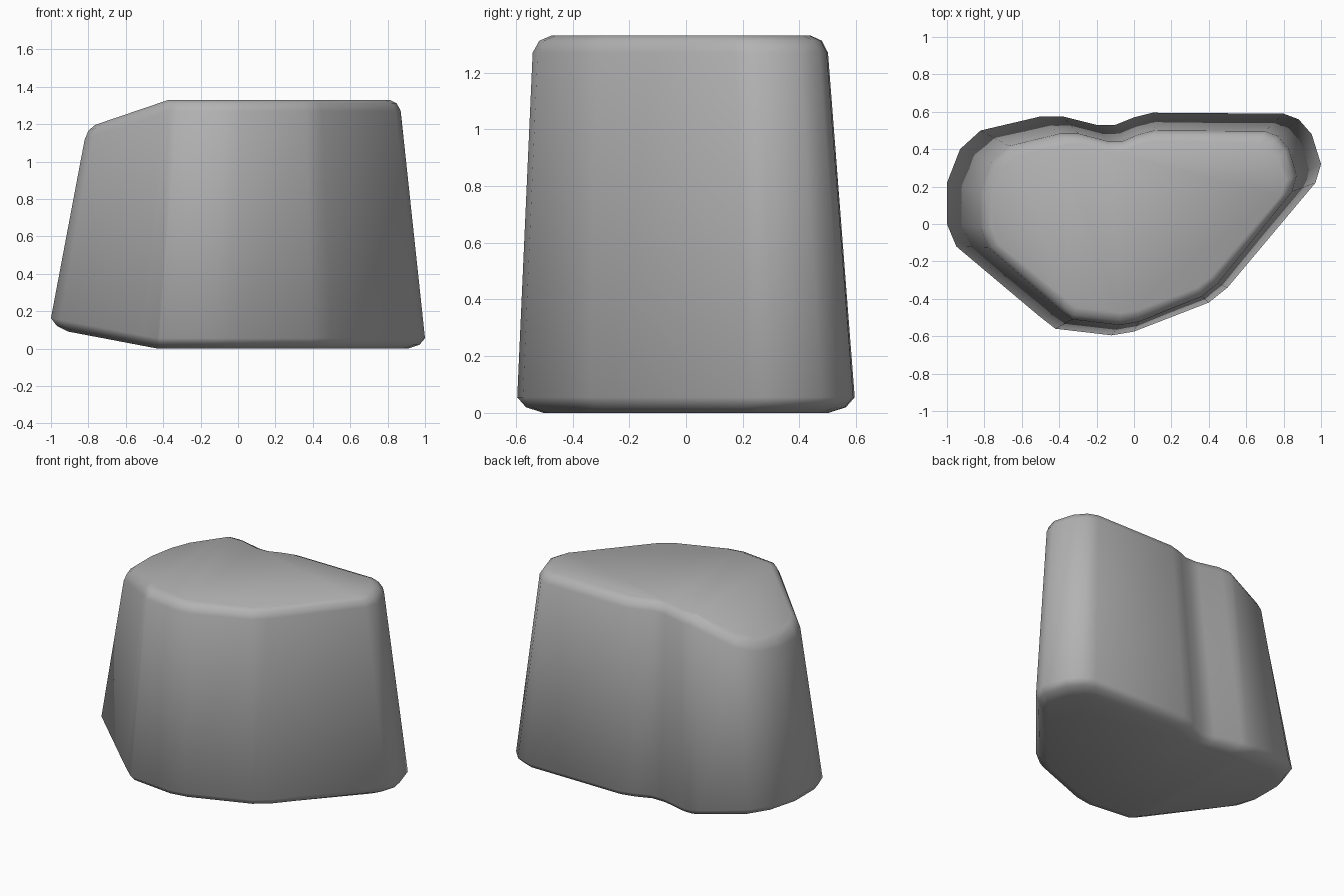
import bpy, bmesh
from mathutils import Vector

cube = bpy.data.objects.get("Cube")
if cube:
    bpy.data.objects.remove(cube, do_unlink=True)

# Single stone colour
stone = bpy.data.materials.new("stone grey")
stone.use_nodes = True
GREY = (0.45, 0.45, 0.45, 1)
stone.diffuse_color = GREY
stone.node_tree.nodes["Principled BSDF"].inputs["Base Color"].default_value = GREY

# Footprint of the rock, counterclockwise
OUTLINE = [(-1, 0), (-.95, -.12), (-.51, -.49), (-.42, -.56), (-.12, -.595),
           (0, -.575), (.4, -.42), (.5, -.34), (.97, .22), (1, .32),
           (.95, .48), (.88, .56), (.8, .59), (.1, .595), (0, .57),
           (-.1, .53), (-.2, .53), (-.38, .575), (-.5, .575),
           (-.82, .5), (-.93, .4), (-1, .22)]

# Rings: height, inset from the wall, whether it belongs to the tapered top
RINGS = [(0, .09, False), (.02, .03, False), (.055, 0, False),
         (1.27, 0, True), (1.312, .025, True), (1.33, .07, True)]


def ring_point(p, inset, top):
    x, y = p
    if top:
        x, y = x * .845 + .025, y * .875 - .02
    return x * (1 - inset), y * (1 - inset / .58)


bm = bmesh.new()
rings = [[bm.verts.new((*ring_point(p, inset, top), z)) for p in OUTLINE]
         for z, inset, top in RINGS]

# Walls and rounded rims
count = len(OUTLINE)
for low, high in zip(rings, rings[1:]):
    for i in range(count):
        j = (i + 1) % count
        bm.faces.new((low[i], low[j], high[j], high[i]))

# Caps
bm.faces.new(reversed(rings[0]))
bm.faces.new(rings[-1])

# Fold line across the caps, then slope both caps on the right end
bmesh.ops.bisect_plane(bm, geom=bm.verts[:] + bm.edges[:] + bm.faces[:],
                       plane_co=(-.43, 0, 0),
                       plane_no=Vector((1.33, 0, -.06)).normalized())
for v in bm.verts:
    if v.co.z > .6:
        v.co.z -= .34 * max(0, -.37 - v.co.x)
    else:
        v.co.z += .19 * max(0, -.43 - v.co.x)

bmesh.ops.recalc_face_normals(bm, faces=bm.faces[:])
for f in bm.faces:
    f.smooth = True

mesh = bpy.data.meshes.new("rock")
bm.to_mesh(mesh)
bm.free()
mesh.materials.append(stone)
rock = bpy.data.objects.new("rock", mesh)
bpy.context.collection.objects.link(rock)
